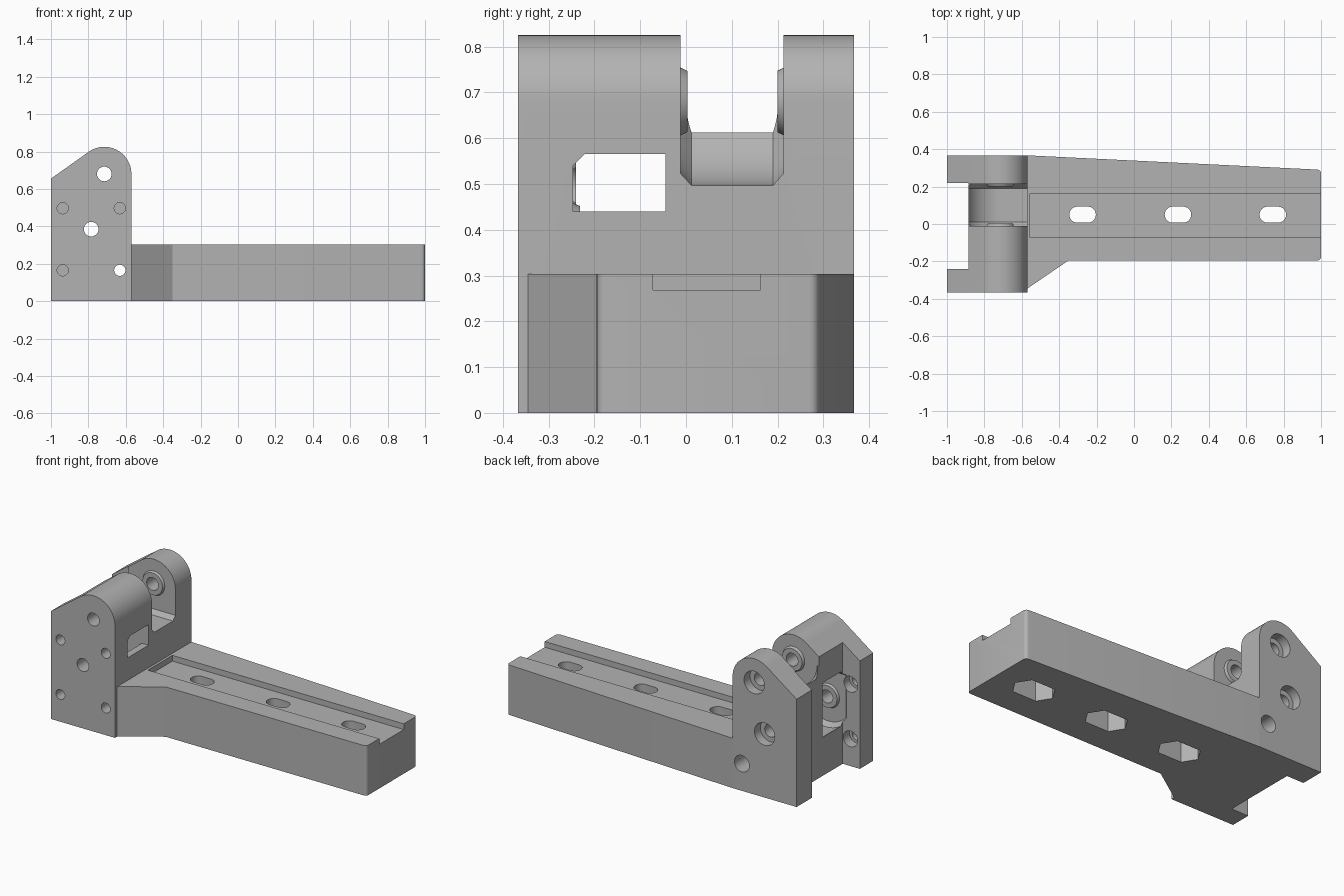
import bpy, bmesh
from math import sin, cos, pi, radians, sqrt
from mathutils import Vector

if "Cube" in bpy.data.objects:
    bpy.data.objects.remove(bpy.data.objects["Cube"], do_unlink=True)

grey = bpy.data.materials.new("plain grey")
grey.use_nodes = True
colour = (0.45, 0.45, 0.45, 1)
grey.diffuse_color = colour
grey.node_tree.nodes["Principled BSDF"].inputs["Base Color"].default_value = colour


def loft(name, rings):
    """Solid through matching rings of points, capped at both ends."""
    bm = bmesh.new()
    loops = [[bm.verts.new(p) for p in ring] for ring in rings]
    n = len(loops[0])
    bm.faces.new(loops[0])
    bm.faces.new(loops[-1][::-1])
    for a, b in zip(loops, loops[1:]):
        for i in range(n):
            j = (i + 1) % n
            bm.faces.new((a[i], b[i], b[j], a[j]))
    bmesh.ops.recalc_face_normals(bm, faces=bm.faces)
    mesh = bpy.data.meshes.new(name)
    bm.to_mesh(mesh)
    bm.free()
    mesh.materials.append(grey)
    ob = bpy.data.objects.new(name, mesh)
    bpy.context.collection.objects.link(ob)
    return ob


def along_y(name, sections):
    return loft(name, [[(x, y, z) for x, z in pts] for y, pts in sections])


def along_z(name, pts, low, high):
    return loft(name, [[(x, y, z) for x, y in pts] for z in (low, high)])


def arc(centre, r, start, end, steps=24):
    angles = [radians(start + (end - start) * i / steps) for i in range(steps + 1)]
    return [(centre[0] + r * cos(a), centre[1] + r * sin(a)) for a in angles]


def rod(name, centre, y0, y1, r0, r1=None):
    rings = [(y0, arc(centre, r0, 0, 352.5, 47)), (y1, arc(centre, r1 or r0, 0, 352.5, 47))]
    return along_y(name, rings)


def box(name, x0, x1, y0, y1, z0, z1):
    return along_z(name, [(x0, y0), (x1, y0), (x1, y1), (x0, y1)], z0, z1)


def combine(target, tool, operation="DIFFERENCE"):
    mod = target.modifiers.new(tool.name, "BOOLEAN")
    mod.operation, mod.solver, mod.object = operation, "EXACT", tool
    graph = bpy.context.evaluated_depsgraph_get()
    mesh = bpy.data.meshes.new_from_object(target.evaluated_get(graph))
    target.modifiers.clear()
    target.data = mesh
    bpy.data.objects.remove(tool, do_unlink=True)


# Upright bracket with rounded top and sloping back shoulder
pin, lower = (-0.715, 0.68), (-0.785, 0.385)
front, back, rear, face = -0.367, 0.367, -1.0, -0.57
outline = [(rear, 0), (face, 0)] + arc(pin, 0.145, 0, 126) + [(rear, 0.655)]
bracket = along_y("hinge_bracket", [(front, outline), (back, outline)])

# Recess behind the bracket, leaving two side plates
combine(bracket, box("rear_recess", -1.2, -0.885, -0.24, 0.22, -0.2, 1.2))


# Upper slot, curved about the pin and open to the front
def upper(r):
    z = pin[1]
    return [(-1.2, z), *arc(pin, r, 180, 270), (-0.4, z - r), (-0.4, 1), (-1.2, 1)]


combine(bracket, along_y("upper_slot", [
    (-0.012, upper(0.157)), (0.012, upper(0.183)),
    (0.19, upper(0.183)), (0.213, upper(0.157))]))


# Lower chamber, open to the recess and through a front window
def chamber(r):
    top, sill = lower[1] + r, 0.44
    jamb = lower[0] + sqrt(r * r - (sill - lower[1]) ** 2)
    bowl = arc(lower, r, -5, -140)
    return [(bowl[-1][0], top), (-0.4, top), (-0.4, sill), (jamb, sill)] + bowl


combine(bracket, along_y("lower_chamber", [
    (-0.247, chamber(0.155)), (-0.222, chamber(0.18)), (-0.045, chamber(0.18))]))

# Raised bosses around the axles
for centre, root, tip in ((pin, -0.03, 0.003), (pin, 0.23, 0.2), (lower, -0.27, -0.232)):
    combine(bracket, rod("boss", centre, root, tip, 0.083, 0.067), "UNION")

# Axle holes with counterbores in the back plate
for centre in (pin, lower):
    combine(bracket, rod("axle_hole", centre, -0.5, 0.5, 0.039))
    combine(bracket, rod("counterbore", centre, 0.31, 0.5, 0.068))

# Mounting holes in the front plate
for x in (-0.937, -0.632):
    for z in (0.165, 0.497):
        through = x > -0.8 and z < 0.3
        combine(bracket, rod("bolt_hole", (x, z), -0.5, 0.5 if through else -0.15, 0.03))
        if through:
            combine(bracket, rod("bolt_recess", (x, z), 0.25, 0.5, 0.05))
        elif x < -0.8:
            combine(bracket, rod("bolt_recess", (x, z), -0.3, -0.15, 0.048))

# Tapered arm with softened end corners
arm = along_z("arm", [(face, back), (face, -0.345), (-0.35, -0.195),
                      (1, -0.195), (1, 0.29)], 0, 0.303)
bm = bmesh.new()
bm.from_mesh(arm.data)
ends = [e for e in bm.edges if all(v.co.x > 0.99 for v in e.verts)
        and abs(e.verts[0].co.z - e.verts[1].co.z) > 0.1]
bmesh.ops.bevel(bm, geom=ends, offset=0.02, segments=5, profile=0.5, affect="EDGES")
bm.to_mesh(arm.data)
bm.free()

# Rail groove, oval slots and six-sided nut pockets
combine(arm, box("rail_groove", -0.555, 1.2, -0.072, 0.163, 0.268, 0.5))
for x in (-0.275, 0.235, 0.742):
    oval = arc((x + 0.028, 0.05), 0.043, -90, 90, 12) + arc((x - 0.028, 0.05), 0.043, 90, 270, 12)
    combine(arm, along_z("oval_slot", oval, -0.2, 0.5))
    hexagon = [(x + sx * dx, 0.05 + dy) for sx, dx, dy in
               ((1, 0.13, 0), (1, 0.08, 0.08), (-1, 0.08, 0.08),
                (-1, 0.13, 0), (-1, 0.08, -0.08), (1, 0.08, -0.08))]
    combine(arm, along_z("nut_pocket", hexagon, -0.2, 0.15))

# Smooth curved walls, sharp corners
for ob in bpy.context.selected_objects:
    ob.select_set(False)
for ob in (bracket, arm):
    ob.select_set(True)
bpy.context.view_layer.objects.active = bracket
bpy.ops.object.shade_smooth_by_angle(angle=radians(30))
